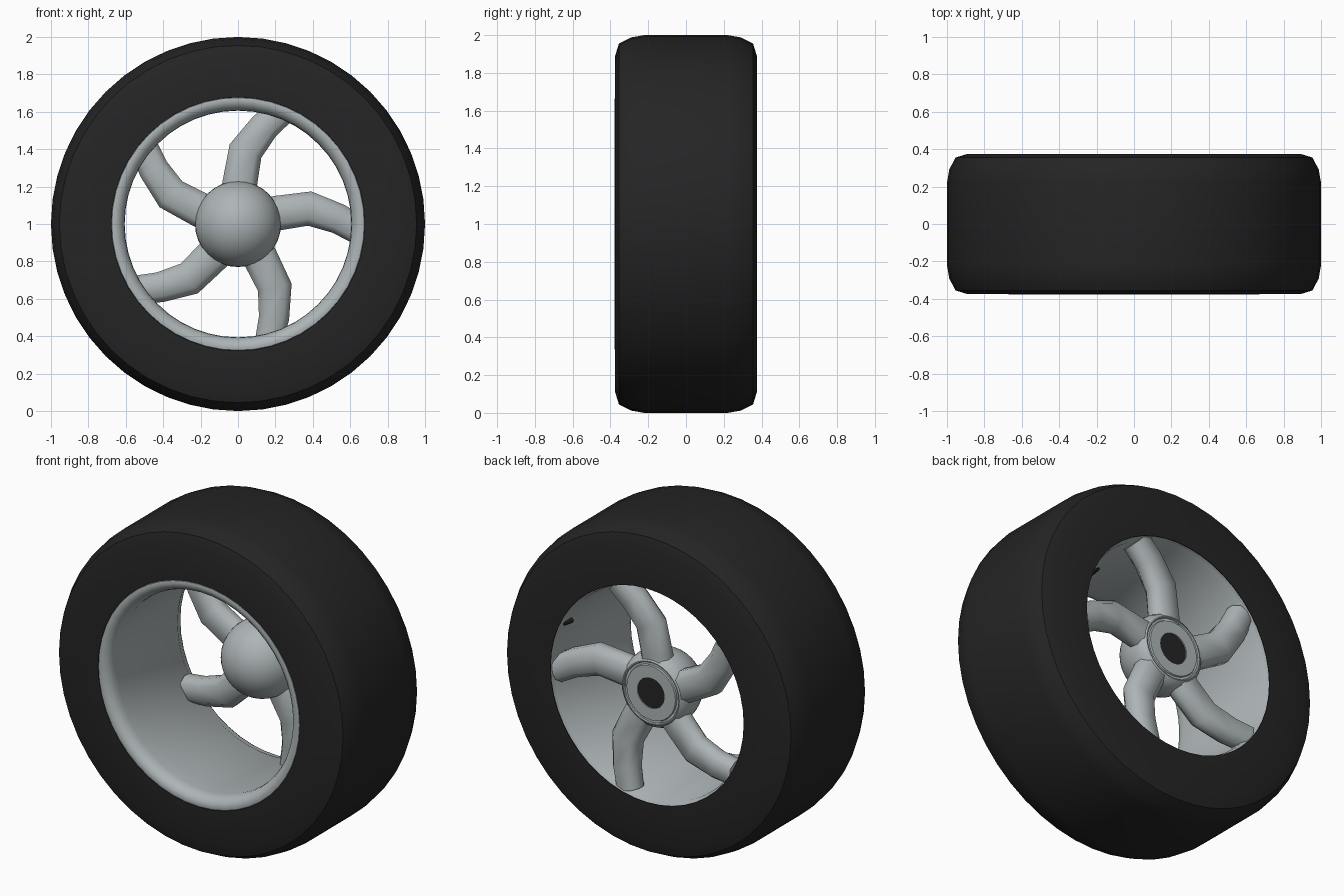
import bpy
import bmesh
from math import sin, cos, pi, radians
from mathutils import Vector, Matrix

cube = bpy.data.objects.get("Cube")
if cube:
    bpy.data.objects.remove(cube)

AXLE = Vector((0, 0, 1))


def material(name, colour):
    m = bpy.data.materials.new(name)
    m.use_nodes = True
    m.diffuse_color = (*colour, 1)
    bsdf = m.node_tree.nodes["Principled BSDF"]
    bsdf.inputs["Base Color"].default_value = (*colour, 1)
    bsdf.inputs["Roughness"].default_value = 0.6
    return m


rubber = material("black rubber", (0.018, 0.018, 0.018))
silver = material("silver alloy", (0.42, 0.46, 0.47))


def finish(name, bm, mat, angle=40):
    bmesh.ops.remove_doubles(bm, verts=bm.verts, dist=0.0005)
    bmesh.ops.recalc_face_normals(bm, faces=bm.faces)
    mesh = bpy.data.meshes.new(name)
    bm.to_mesh(mesh)
    bm.free()
    mesh.materials.append(mat)
    obj = bpy.data.objects.new(name, mesh)
    obj.location = AXLE
    bpy.context.collection.objects.link(obj)
    bpy.ops.object.select_all(action="DESELECT")
    bpy.context.view_layer.objects.active = obj
    obj.select_set(True)
    bpy.ops.object.shade_smooth_by_angle(angle=radians(angle))
    return obj


def skin(bm, rings, closed):
    """Join neighbouring rings of vertices with quads."""
    pairs = list(zip(rings, rings[1:]))
    if closed:
        pairs.append((rings[-1], rings[0]))
    for a, b in pairs:
        n = len(a)
        for i in range(n):
            j = (i + 1) % n
            bm.faces.new((a[i], a[j], b[j], b[i]))


def lathe(name, profile, mat, segments=48, closed=True, angle=40):
    """Turn (radius, y) points around the axle."""
    bm = bmesh.new()
    turns = [2 * pi * i / segments for i in range(segments)]
    rings = [[bm.verts.new((r * cos(t), y, r * sin(t))) for t in turns]
             for r, y in profile]
    skin(bm, rings, closed)
    bmesh.ops.dissolve_degenerate(bm, dist=0.0001, edges=bm.edges)
    return finish(name, bm, mat, angle)


# Tyre: flat sidewalls and bevelled shoulders
lathe("tyre", [(0.678, -0.375), (0.89, -0.375), (0.955, -0.355), (0.988, -0.29),
               (1.0, -0.22), (1.0, 0.22), (0.988, 0.29), (0.955, 0.355),
               (0.89, 0.375), (0.65, 0.375), (0.66, 0.3), (0.66, -0.3)], rubber)

# Rim: rolled front lip and a barrel that widens to the back
lathe("rim", [(0.68, -0.365), (0.675, -0.375), (0.66, -0.378), (0.64, -0.372),
              (0.62, -0.355), (0.609, -0.33), (0.606, -0.3), (0.612, -0.2),
              (0.637, 0.33), (0.646, 0.345), (0.65, 0.37),
              (0.656, 0.34), (0.65, -0.28)], silver)

# Hub: domed front, flat back with a shallow groove and a recessed bore
dome = [(0.23 * sin(a * pi / 20), 0.235 - 0.23 * cos(a * pi / 20)) for a in range(11)]
lathe("hub", dome + [(0.225, 0.28), (0.21, 0.318), (0.19, 0.335), (0.184, 0.335),
                     (0.18, 0.328), (0.168, 0.328), (0.164, 0.336),
                     (0.092, 0.336), (0.092, 0.32), (0, 0.32)],
      silver, segments=32, closed=False)
lathe("axle_bore", [(0, 0.322), (0.0915, 0.322), (0.0915, 0.33), (0, 0.33)],
      rubber, segments=24, closed=False)

# Spokes: one curved, bevelled bar swept outward and repeated five times
# Each station is x, z, centre y, half width
STATIONS = [(0.0, 0.1, 0.262, 0.1), (0.01, 0.22, 0.264, 0.093),
            (0.04, 0.39, 0.275, 0.092), (0.14, 0.52, 0.288, 0.081),
            (0.235, 0.605, 0.296, 0.075)]
SECTION = [(1, 0.35), (0.6, 1), (-0.6, 1), (-1, 0.35),
           (-1, -0.35), (-0.6, -1), (0.6, -1), (1, -0.35)]
THICKNESS = 0.065


def spoke(name, turn):
    bm = bmesh.new()
    rings = []
    last = len(STATIONS) - 1
    for i, (x, z, y, half) in enumerate(STATIONS):
        a, b = STATIONS[max(i - 1, 0)], STATIONS[min(i + 1, last)]
        along = Vector((b[0] - a[0], 0, b[1] - a[1])).normalized()
        across = Vector((along.z, 0, -along.x))
        centre = Vector((x, y, z))
        rings.append([bm.verts.new(centre + across * half * u
                                   + Vector((0, THICKNESS * v, 0)))
                      for u, v in SECTION])
    skin(bm, rings, False)
    bm.faces.new(rings[0])
    bm.faces.new(rings[-1])
    bmesh.ops.rotate(bm, verts=bm.verts, cent=(0, 0, 0),
                     matrix=Matrix.Rotation(turn, 3, "Y"))
    finish(name, bm, silver, 55)


for k in range(5):
    spoke(f"spoke_{k + 1}", 2 * pi * k / 5)

# Valve: small tapered stem just inside the back edge of the rim
bm = bmesh.new()
bmesh.ops.create_cone(bm, cap_ends=True, segments=8, radius1=0.016, radius2=0.008,
                      depth=0.07,
                      matrix=Matrix.Translation((0.56, 0.335, 0.28))
                      @ Matrix.Rotation(-pi / 2, 4, "X"))
finish("valve_stem", bm, rubber)
